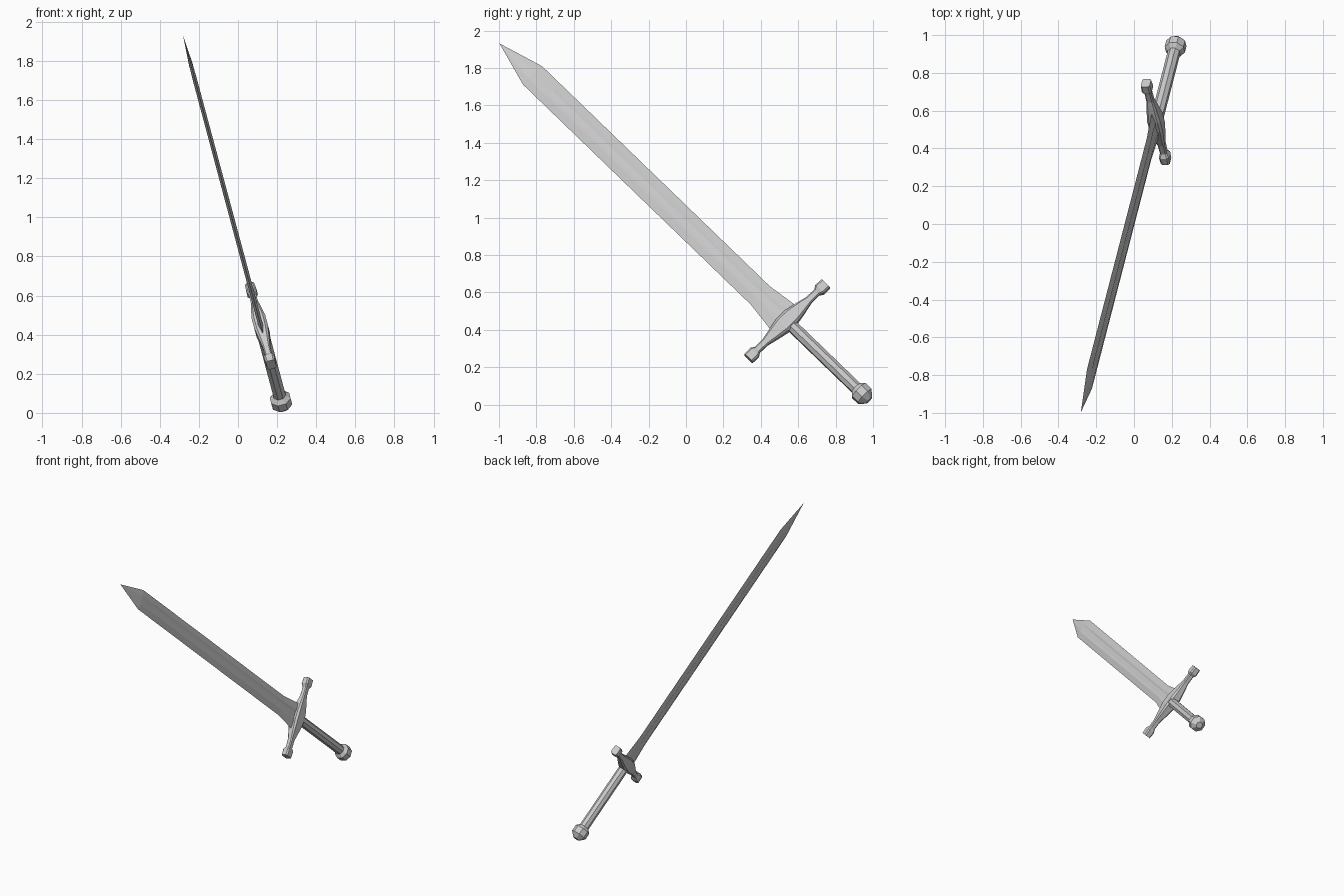
import bpy, bmesh, math
from mathutils import Matrix, Vector

if "Cube" in bpy.data.objects:
    bpy.data.objects.remove(bpy.data.objects["Cube"])

# Sword frame: local x = thickness, y = blade width, z = along the blade, origin in the pommel
POSE = (Matrix.Translation((0.22, 0.94, 0.06))
        @ Matrix.Rotation(math.radians(-15), 4, 'Y')
        @ Matrix.Rotation(math.radians(45), 4, 'X'))


def loft(name, rings):
    """Join equal-length rings of points with flat faces and cap both ends."""
    bm = bmesh.new()
    loops = [[bm.verts.new(p) for p in ring] for ring in rings]
    n = len(loops[0])
    for a, b in zip(loops, loops[1:]):
        for i in range(n):
            j = (i + 1) % n
            bm.faces.new((a[i], a[j], b[j], b[i]))
    bm.faces.new(loops[0][::-1])
    bm.faces.new(loops[-1])
    bmesh.ops.remove_doubles(bm, verts=bm.verts, dist=0.0002)
    bmesh.ops.recalc_face_normals(bm, faces=bm.faces)
    mesh = bpy.data.meshes.new(name)
    bm.to_mesh(mesh)
    bm.free()
    obj = bpy.data.objects.new(name, mesh)
    bpy.context.collection.objects.link(obj)
    obj.matrix_world = POSE
    return obj


def octagon(r, z):
    angles = [math.radians(22.5 + 45 * i) for i in range(8)]
    return [Vector((r * math.cos(a), r * math.sin(a), z)) for a in angles]


# Faceted pommel
R = 0.06
loft("pommel", [octagon(R * math.cos(a), R * math.sin(a))
                for a in map(math.radians, (-67.5, -22.5, 22.5, 67.5))])

# Eight-sided grip
loft("grip", [octagon(0.034, 0.03), octagon(0.034, 0.54)])


# Blade with a shallow central fuller
def blade_section(half_width, half_thick, groove, z):
    side = [(0.0, 1.0), (half_thick, 0.42), (half_thick - groove, 0.2),
            (half_thick - groove, -0.2), (half_thick, -0.42)]
    pts = side + [(-x, -y) for x, y in side]
    return [Vector((x, y * half_width, z)) for x, y in pts]


loft("blade", [blade_section(*s) for s in (
    (0.095, 0.012, 0.004, 0.56), (0.093, 0.012, 0.004, 0.61),
    (0.072, 0.012, 0.004, 0.766), (0.072, 0.011, 0.004, 2.35),
    (0.072, 0.010, 0.0, 2.49), (0.0001, 0.0001, 0.0, 2.74))])


# Crossguard: swollen middle, narrow arms, block ends
def guard_section(y, half_thick, half_height):
    c = 0.35 * min(half_thick, half_height)
    quarter = [(half_thick, half_height - c), (half_thick - c, half_height)]
    pts = quarter + [(-x, z) for x, z in quarter[::-1]]
    pts += [(-x, -z) for x, z in pts]
    return [Vector((x, y, 0.565 + z)) for x, z in pts]


half = [(0.035, 0.036, 0.046), (0.10, 0.028, 0.034), (0.165, 0.019, 0.020),
        (0.225, 0.018, 0.019), (0.245, 0.027, 0.032), (0.292, 0.024, 0.031)]
stations = [(-y, x, z) for y, x, z in half[::-1]] + half
loft("crossguard", [guard_section(*s) for s in stations])
